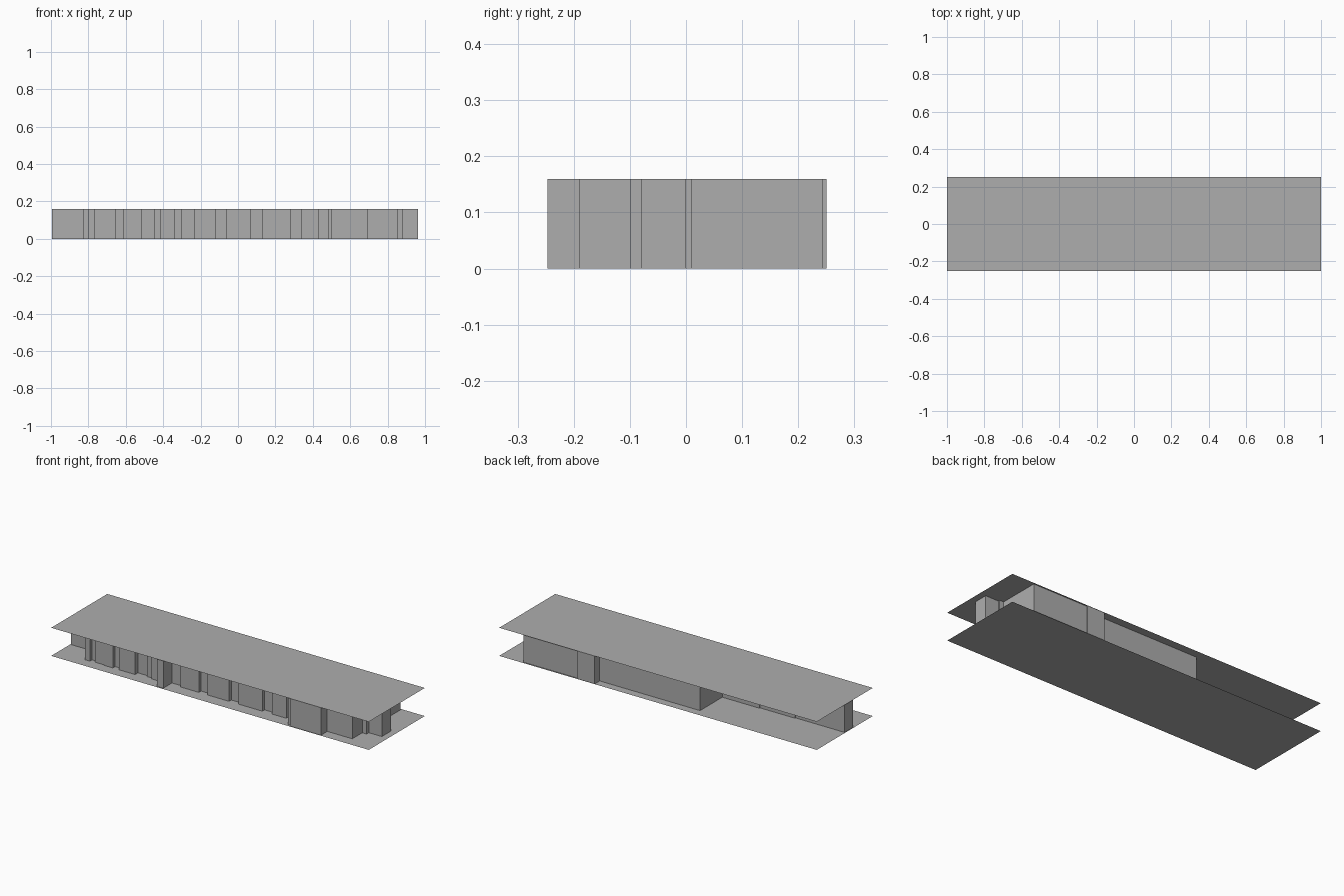
import bpy
import bmesh

cube = bpy.data.objects.get("Cube")
if cube:
    bpy.data.objects.remove(cube, do_unlink=True)

HEIGHT = 0.16
HALF_X, HALF_Y = 1.0, 0.252

grey = bpy.data.materials.new("concrete grey")
grey.use_nodes = True
colour = (0.42, 0.42, 0.42, 1)
grey.diffuse_color = colour
grey.node_tree.nodes["Principled BSDF"].inputs["Base Color"].default_value = colour


def finish(name, bm):
    mesh = bpy.data.meshes.new(name)
    bm.to_mesh(mesh)
    bm.free()
    mesh.materials.append(grey)
    obj = bpy.data.objects.new(name, mesh)
    bpy.context.collection.objects.link(obj)
    return obj


def plate(name, z, up):
    """Thin flat sheet covering the whole footprint."""
    bm = bmesh.new()
    corners = [(-1, -1), (1, -1), (1, 1), (-1, 1)]
    if not up:
        corners.reverse()
    bm.faces.new([bm.verts.new((sx * HALF_X, sy * HALF_Y, z)) for sx, sy in corners])
    return finish(name, bm)


def wall(name, outline):
    """Vertical wall following a closed counter-clockwise outline."""
    bm = bmesh.new()
    low = [bm.verts.new((x, y, 0)) for x, y in outline]
    high = [bm.verts.new((x, y, HEIGHT)) for x, y in outline]
    n = len(outline)
    for i in range(n):
        j = (i + 1) % n
        bm.faces.new((low[i], low[j], high[j], high[i]))
    return finish(name, bm)


# Floor and roof sheets
plate("floor_plate", 0, False)
plate("roof_plate", HEIGHT, True)

# Stepped front: each entry is where a run starts in x, and its depth in y
front_runs = [
    (-0.995, -0.08), (-0.83, -0.19), (-0.80, -0.17), (-0.77, -0.185),
    (-0.71, -0.19), (-0.655, -0.17), (-0.615, -0.19), (-0.515, -0.165),
    (-0.45, -0.175), (-0.415, -0.185), (-0.34, -0.243), (-0.30, -0.165),
    (-0.235, -0.18), (-0.12, -0.16), (-0.065, -0.18), (0.07, -0.16),
    (0.13, -0.18), (0.28, -0.16), (0.34, -0.18), (0.43, -0.165),
    (0.48, -0.235), (0.50, -0.247), (0.695, -0.19), (0.853, -0.10),
    (0.88, -0.08),
]
front_end = 0.962

outline = []
ends = [x for x, _ in front_runs[1:]] + [front_end]
for (start, y), end in zip(front_runs, ends):
    outline += [(start, y), (end, y)]

# Right end, rear block and long rear recess
outline += [
    (0.962, 0.0), (0.88, 0.0), (0.88, 0.01), (0.854, 0.01),
    (0.854, 0.243), (0.51, 0.243), (0.51, 0.25), (0.40, 0.25),
    (0.40, 0.205), (-0.232, 0.205), (-0.232, 0.005), (-0.466, 0.005),
    (-0.466, 0.0), (-0.687, 0.0), (-0.687, -0.005), (-0.995, -0.005),
]
wall("building_wall", outline)
